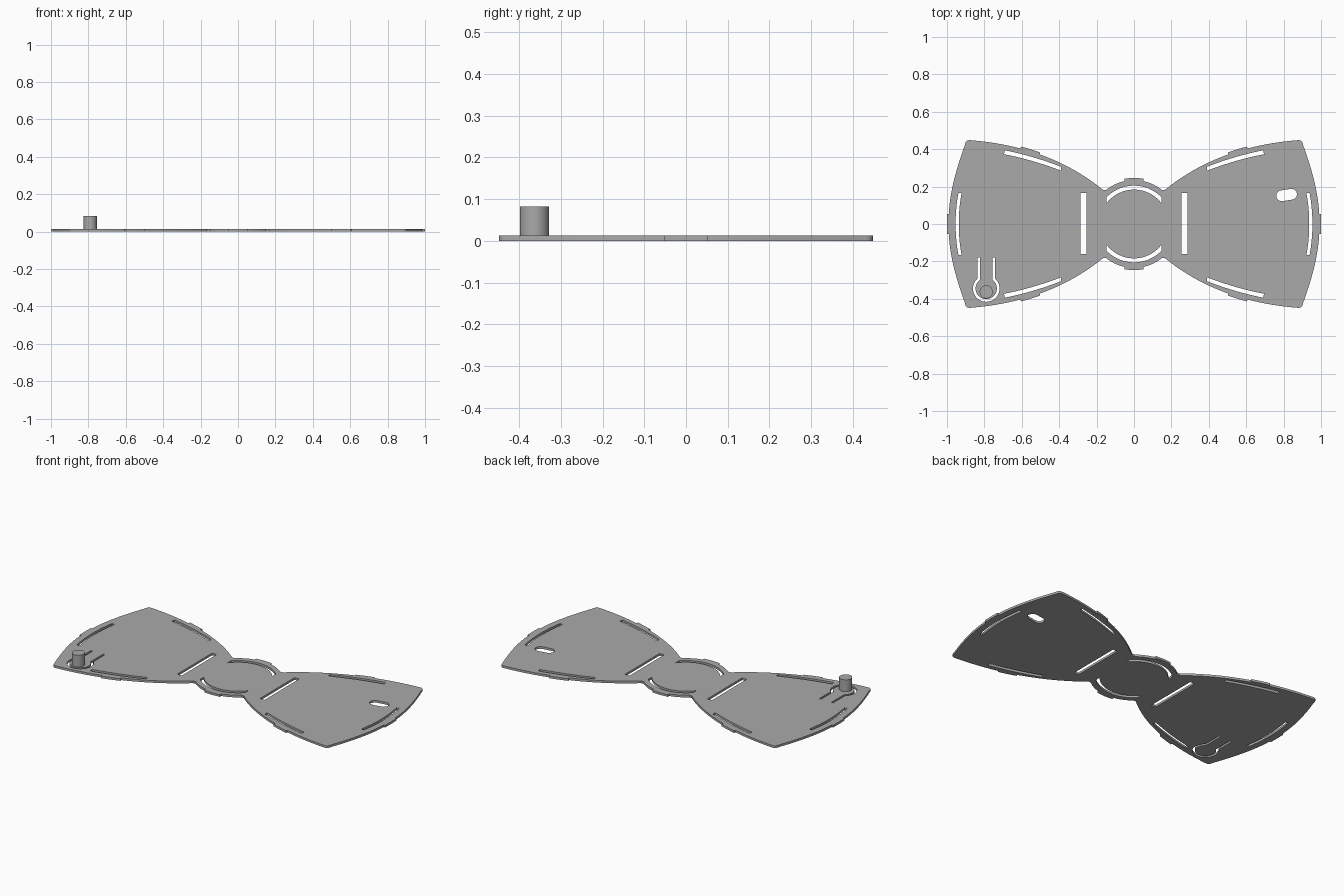
import bpy, bmesh
from math import cos, sin, pi, atan2, asin, sqrt
from mathutils import Vector

cube = bpy.data.objects.get("Cube")
if cube:
    bpy.data.objects.remove(cube)

THICK = 0.013

grey = bpy.data.materials.new("plain grey")
grey.use_nodes = True
COLOUR = (0.4, 0.4, 0.4, 1)
grey.diffuse_color = COLOUR
grey.node_tree.nodes["Principled BSDF"].inputs["Base Color"].default_value = COLOUR


def arc(c, r, a0, a1, n=16):
    return [Vector((c[0] + r * cos(a0 + (a1 - a0) * i / n),
                    c[1] + r * sin(a0 + (a1 - a0) * i / n))) for i in range(n + 1)]


def bow(a, mid, b, n=12):
    """Shallow curve from a to b passing through mid."""
    a, mid, b = Vector(a), Vector(mid), Vector(b)
    ctrl = 2 * mid - (a + b) / 2
    return [a * (1 - t) ** 2 + ctrl * 2 * t * (1 - t) + b * t * t
            for t in (i / n for i in range(n + 1))]


def shift(points, d):
    return [p + Vector(d) for p in points]


def mirror(points, sx, sy):
    return [Vector((p.x * sx, p.y * sy)) for p in points]


# Quarter outline: knot, wing edge with raised tab, rounded corner, side tab
knot = arc((0, 0), 0.235, pi / 2 - 0.22, atan2(0.182, 0.15), 10)
wing = bow((0.165, 0.182), (0.485, 0.365), (0.875, 0.448), 36)
tab = [p for p in wing if 0.49 <= p.x <= 0.61]
before = [p for p in wing if p.x < 0.49]
after = [p for p in wing if p.x > 0.61]
corner = bow((0.885, 0.448), (0.897, 0.442), (0.903, 0.428), 4)
side = bow((0.905, 0.42), (0.966, 0.22), (0.99, 0.053), 14)
quarter = ([Vector((0, 0.247)), Vector((0.05, 0.243))] + knot + before
           + [tab[0]] + shift(tab, (-0.004, 0.01)) + [tab[-1]] + after + corner + side
           + [Vector((0.999, 0.053)), Vector((1, 0))])
half = quarter + mirror(quarter, 1, -1)[-2::-1]
outline = half + mirror(half, -1, 1)[-2:0:-1]

# Slots repeated on both sides
holes = []
wing_slot = (bow((0.39, 0.306), (0.54, 0.357), (0.69, 0.394))
             + bow((0.695, 0.373), (0.545, 0.337), (0.39, 0.285)))
side_slot = (bow((0.939, 0.165), (0.954, 0), (0.939, -0.165))
             + bow((0.922, -0.165), (0.937, 0), (0.922, 0.165)))
strap_slot = [Vector(p) for p in ((0.255, 0.165), (0.285, 0.165), (0.285, -0.16), (0.255, -0.16))]
a_out, a_in = asin(0.147 / 0.205), asin(0.147 / 0.184)
knot_slot = (arc((0, 0), 0.205, pi / 2 - a_out, pi / 2 + a_out, 24)
             + arc((0, 0), 0.184, pi / 2 + a_in, pi / 2 - a_in, 24))
for s in (1, -1):
    holes += [mirror(side_slot, s, 1), mirror(strap_slot, s, 1), mirror(knot_slot, 1, s)]
    holes += [mirror(wing_slot, s, t) for t in (1, -1)]

# Oblong snap hole
tilt = 0.15
holes.append(arc((0.842, 0.159), 0.029, tilt - pi / 2, tilt + pi / 2)
             + arc((0.79, 0.151), 0.029, tilt + pi / 2, tilt + 3 * pi / 2))

# Keyhole cut that frees the springy tongue
kc = Vector((-0.79, -0.345))
legs = []
for r, w in ((0.071, 0.046), (0.057, 0.034)):
    a = asin(w / r)
    legs.append([kc + Vector((-w, 0.165))]
                + arc(kc, r, pi / 2 + a, 5 * pi / 2 - a, 40)
                + [kc + Vector((w, 0.165))])
holes.append(legs[0] + legs[1][::-1])

# Flat plate filled from the outline and holes
curve = bpy.data.curves.new("plate_profile", "CURVE")
curve.dimensions = "2D"
curve.fill_mode = "BOTH"
curve.extrude = THICK / 2
for loop in [outline] + holes:
    spline = curve.splines.new("POLY")
    spline.points.add(len(loop) - 1)
    for point, p in zip(spline.points, loop):
        point.co = (p.x, p.y, 0, 1)
    spline.use_cyclic_u = True
profile = bpy.data.objects.new("plate_profile", curve)
bpy.context.collection.objects.link(profile)
graph = bpy.context.evaluated_depsgraph_get()
mesh = bpy.data.meshes.new_from_object(profile.evaluated_get(graph))
bpy.data.objects.remove(profile)
bm = bmesh.new()
bm.from_mesh(mesh)
bmesh.ops.remove_doubles(bm, verts=bm.verts, dist=0.0001)
bmesh.ops.recalc_face_normals(bm, faces=bm.faces)
bmesh.ops.translate(bm, verts=bm.verts, vec=(0, 0, THICK / 2))
bm.to_mesh(mesh)
bm.free()
mesh.materials.clear()
mesh.materials.append(grey)
plate = bpy.data.objects.new("bow_plate", mesh)
bpy.context.collection.objects.link(plate)

# Snap peg on the tongue
PEG_TOP = 0.083
bpy.ops.mesh.primitive_cylinder_add(vertices=40, radius=0.035, depth=PEG_TOP - THICK,
                                    location=(-0.79, -0.363, (PEG_TOP + THICK) / 2))
peg = bpy.context.object
peg.name = "snap_peg"
peg.data.materials.append(grey)

bpy.ops.object.select_all(action="DESELECT")
for ob in (plate, peg):
    ob.select_set(True)
bpy.context.view_layer.objects.active = plate
bpy.ops.object.shade_smooth_by_angle(angle=0.5)
